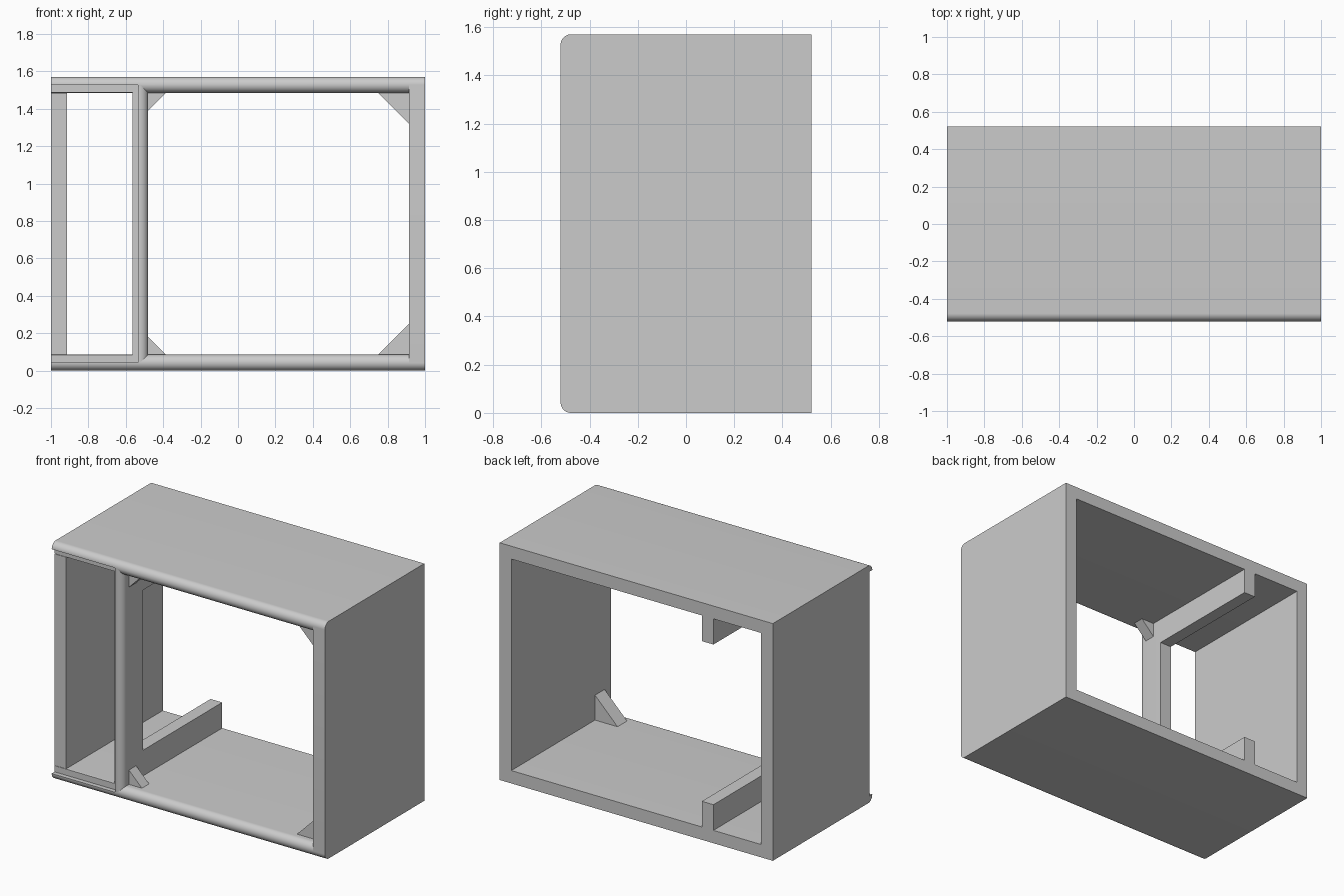
import bpy
import bmesh
from math import pi, cos, sin, radians
from mathutils import Vector

default = bpy.data.objects.get("Cube")
if default:
    bpy.data.objects.remove(default, do_unlink=True)

# Overall sizes
H = 1.57                      # height
FRONT, BACK = -0.52, 0.52     # depth limits
T = 0.085                     # board thickness
R = T / 2                     # radius of rounded front edges
POST_L, POST_R = -0.565, -0.48
WALL = 1 - T                  # inner face of the side walls
POST_BACK = -0.31

grey = bpy.data.materials.new("light_grey")
grey.use_nodes = True
colour = (0.6, 0.6, 0.6, 1)
grey.diffuse_color = colour
grey.node_tree.nodes["Principled BSDF"].inputs["Base Color"].default_value = colour


def prism(name, outline, axis, start, end):
    """Extrude a 2D outline along x (y, z), y (x, z) or z (x, y)."""
    place = {"x": lambda a, b: (start, a, b),
             "y": lambda a, b: (a, start, b),
             "z": lambda a, b: (a, b, start)}[axis]
    bm = bmesh.new()
    face = bm.faces.new([bm.verts.new(place(a, b)) for a, b in outline])
    out = bmesh.ops.extrude_face_region(bm, geom=[face])
    verts = [v for v in out["geom"] if isinstance(v, bmesh.types.BMVert)]
    shift = Vector([end - start if axis == k else 0 for k in "xyz"])
    bmesh.ops.translate(bm, verts=verts, vec=shift)
    bmesh.ops.recalc_face_normals(bm, faces=bm.faces)
    mesh = bpy.data.meshes.new(name)
    bm.to_mesh(mesh)
    bm.free()
    mesh.materials.append(grey)
    obj = bpy.data.objects.new(name, mesh)
    bpy.context.collection.objects.link(obj)
    return obj


def box(name, x, y, z):
    return prism(name, [(x[0], y[0]), (x[1], y[0]), (x[1], y[1]), (x[0], y[1])], "z", *z)


def arc(cx, cy, a0, a1, n):
    steps = [radians(a0 + (a1 - a0) * i / n) for i in range(n + 1)]
    return [(cx + R * cos(a), cy + R * sin(a)) for a in steps]


def select(obj):
    bpy.ops.object.select_all(action="DESELECT")
    obj.select_set(True)
    bpy.context.view_layer.objects.active = obj


def smooth(obj):
    select(obj)
    bpy.ops.object.shade_smooth_by_angle(angle=pi / 6)


NOSE = FRONT + R

# Top and bottom boards with half-round front edges
rounded = []
for name, mid in (("bottom_board", R), ("top_board", H - R)):
    outline = arc(NOSE, mid, 90, 270, 24) + [(BACK, mid - R), (BACK, mid + R)]
    rounded.append(prism(name, outline, "x", -1, WALL))

# Front post of the divider, half-round at the front
post = arc((POST_L + POST_R) / 2, NOSE, 180, 360, 24) + [(POST_R, POST_BACK), (POST_L, POST_BACK)]
rounded.append(prism("divider_post", post, "z", R, H - R))

# Shallow recess for the narrow compartment's door
cutter = box("recess_cutter", (-1.1, -0.535), (-0.7, -0.49), (R, H - R))
cutter.hide_render = True
for obj in rounded:
    mod = obj.modifiers.new("recess", "BOOLEAN")
    mod.operation = "DIFFERENCE"
    mod.solver = "EXACT"
    mod.object = cutter
    select(obj)
    bpy.ops.object.modifier_apply(modifier=mod.name)
    smooth(obj)
bpy.data.objects.remove(cutter, do_unlink=True)

# Side walls: left has rounded outer front corners, right sits behind the recess
side = arc(NOSE, H - R, 90, 180, 12) + arc(NOSE, R, 180, 270, 12) + [(BACK, 0), (BACK, H)]
smooth(prism("left_wall", side, "x", WALL, 1))
box("right_wall", (-1, -WALL), (-0.49, BACK), (T, H - T))

# Divider rails and corner braces, bottom and top
for level, base, up in (("bottom", T, 1), ("top", H - T, -1)):
    box(level + "_divider_rail", (POST_L, POST_R), (POST_BACK, BACK),
        sorted((base, base + up * 0.17)))
    for part, x, inward, leg, depth in (("wall", WALL, -1, 0.165, 0.1),
                                        ("post", POST_R, 1, 0.095, 0.075)):
        corner = [(x, base), (x + inward * leg, base), (x, base + up * leg)]
        prism(f"{level}_{part}_brace", corner, "y", -0.455, -0.455 + depth)
